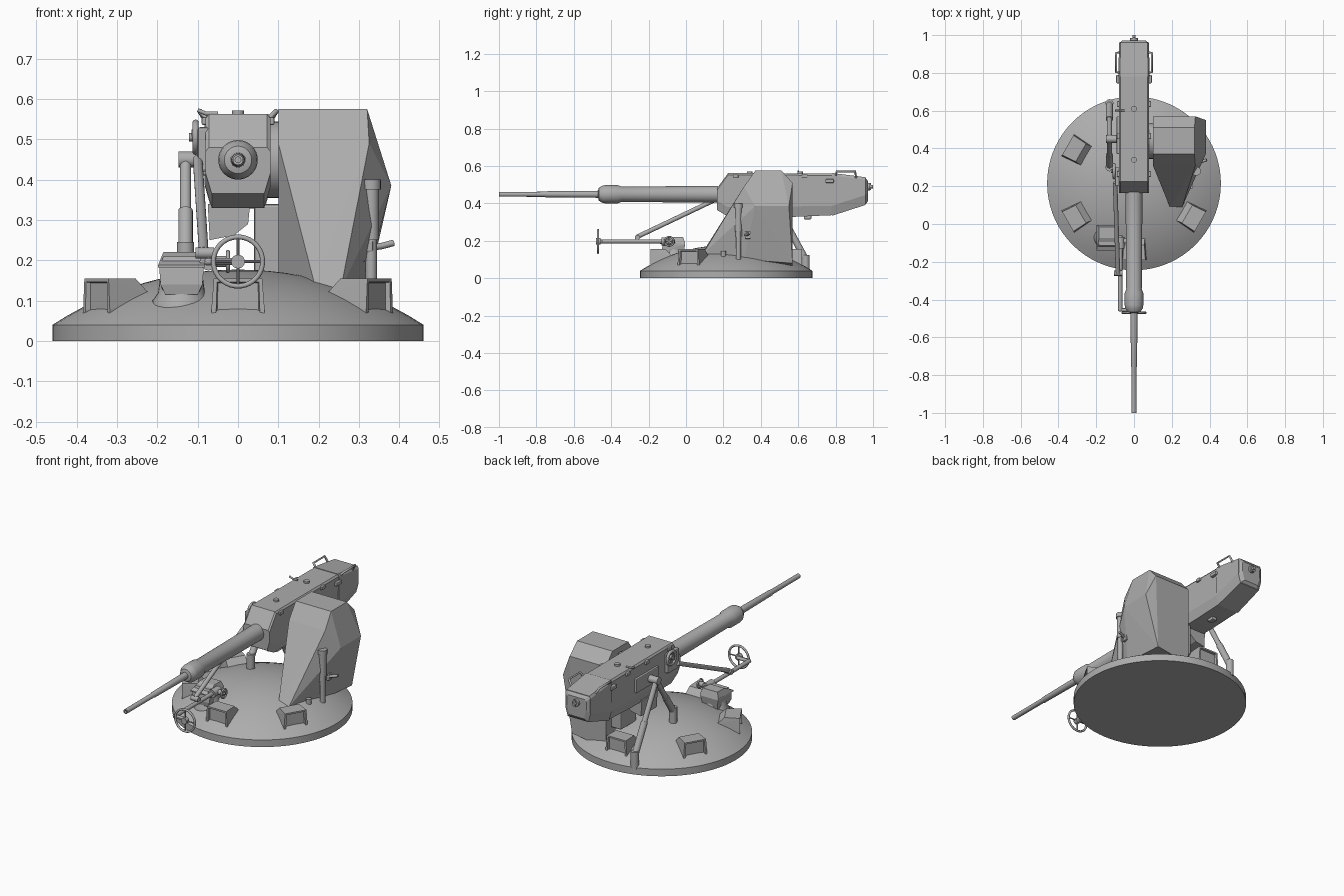
import bpy, bmesh, math
from mathutils import Vector, Matrix

cube = bpy.data.objects.get("Cube")
if cube:
    bpy.data.objects.remove(cube, do_unlink=True)

paint = bpy.data.materials.new("plain_grey")
GREY = (0.42, 0.42, 0.42, 1)
paint.use_nodes = True
paint.diffuse_color = GREY
for node in paint.node_tree.nodes:
    if node.type == 'BSDF_PRINCIPLED':
        node.inputs["Base Color"].default_value = GREY

X, Y, Z = Vector((1, 0, 0)), Vector((0, 1, 0)), Vector((0, 0, 1))


def finish(name, bm, smooth=True):
    bmesh.ops.recalc_face_normals(bm, faces=bm.faces[:])
    mesh = bpy.data.meshes.new(name)
    bm.to_mesh(mesh)
    bm.free()
    mesh.materials.append(paint)
    if smooth:
        for face in mesh.polygons:
            face.use_smooth = True
        mesh.set_sharp_from_angle(angle=math.radians(35))
    obj = bpy.data.objects.new(name, mesh)
    bpy.context.collection.objects.link(obj)
    return obj


def lathe(name, profile, origin, axis, sides=24):
    """Revolve (radius, height) points around an axis through origin."""
    bm = bmesh.new()
    rings = []
    for r, h in profile:
        rings.append([bm.verts.new((r * math.cos(t), r * math.sin(t), h))
                      for t in (math.tau * i / sides for i in range(sides))])
    for low, high in zip(rings, rings[1:]):
        for i in range(sides):
            j = (i + 1) % sides
            bm.faces.new((low[i], low[j], high[j], high[i]))
    bm.faces.new(rings[0])
    bm.faces.new(rings[-1])
    turn = Vector(axis).to_track_quat('Z', 'Y').to_matrix().to_4x4()
    bm.transform(Matrix.Translation(origin) @ turn)
    return finish(name, bm)


def tube(name, a, b, r, r2=None, sides=20):
    a, b = Vector(a), Vector(b)
    return lathe(name, [(r, 0), (r2 or r, (b - a).length)], a, b - a, sides)


def hull(name, points):
    """Flat-sided solid around a few corner points."""
    bm = bmesh.new()
    for p in points:
        bm.verts.new(p)
    res = bmesh.ops.convex_hull(bm, input=bm.verts[:])
    loose = [v for v in bm.verts if not v.link_faces]
    bmesh.ops.delete(bm, geom=loose, context='VERTS')
    bmesh.ops.dissolve_limit(bm, angle_limit=math.radians(2), verts=bm.verts[:], edges=bm.edges[:])
    return finish(name, bm, False)


def box(name, low, high, bevel=0.0):
    obj = hull(name, [(x, y, z) for x in (low[0], high[0])
                      for y in (low[1], high[1]) for z in (low[2], high[2])])
    if bevel:
        mod = obj.modifiers.new("edges", 'BEVEL')
        mod.width = bevel
        mod.segments = 2
    return obj


def pipe(name, points, r):
    curve = bpy.data.curves.new(name, 'CURVE')
    curve.dimensions = '3D'
    curve.bevel_depth = r
    curve.use_fill_caps = True
    line = curve.splines.new('POLY')
    line.points.add(len(points) - 1)
    for p, co in zip(line.points, points):
        p.co = (*co, 1)
    curve.materials.append(paint)
    obj = bpy.data.objects.new(name, curve)
    bpy.context.collection.objects.link(obj)


def wheel(name, centre, axis, radius, rim, spokes=4):
    turn = Vector(axis).to_track_quat('Z', 'Y')
    bpy.ops.mesh.primitive_torus_add(major_radius=radius, minor_radius=rim, major_segments=40,
                                     minor_segments=10, location=centre, rotation=turn.to_euler())
    ring = bpy.context.object
    ring.name = name + "_rim"
    ring.data.materials.append(paint)
    bpy.ops.object.shade_smooth()
    centre = Vector(centre)
    for i in range(spokes):
        t = math.tau * i / spokes
        arm = turn @ Vector((math.cos(t), math.sin(t), 0)) * radius
        tube(name + "_spoke", centre, centre + arm, rim * 0.6, sides=8)
    tube(name + "_hub", centre - axis * rim * 2, centre + axis * rim * 2, radius * 0.28)


# Round base with shallow dome
BASE = Vector((0, 0.215, 0))
R, RISE = 0.46, 0.137
BALL = (R * R + RISE * RISE) / (2 * RISE)
dome = [(R, 0), (R, 0.04)]
for i in range(1, 13):
    r = R * (1 - i / 12) + 0.001
    dome.append((r, 0.04 + RISE - BALL + math.sqrt(BALL * BALL - r * r)))
lathe("base_dome", dome, BASE, Z, 72)

# Vision blocks around the dome, each with a recessed window
for angle in (90, 150, 210, 270, 330):
    block = hull("vision_block", [(x, s * w, z) for s in (-1, 1) for x, w, z in (
        (0.405, 0.066, 0.05), (0.405, 0.066, 0.078), (0.405, 0.06, 0.155),
        (0.325, 0.055, 0.155), (0.28, 0.058, 0.11), (0.28, 0.058, 0.08))])
    bm = bmesh.new()
    bm.from_mesh(block.data)
    front = max(bm.faces, key=lambda f: f.normal.x * f.calc_area())
    bmesh.ops.inset_region(bm, faces=[front], thickness=0.012)
    bmesh.ops.inset_region(bm, faces=[front], thickness=0.003, depth=-0.012)
    bm.transform(Matrix.Translation(BASE) @ Matrix.Rotation(math.radians(angle), 4, 'Z'))
    bm.to_mesh(block.data)
    bm.free()

# Gun barrel and its jacket
AXIS = 0.449
lathe("barrel", [(0.007, 0.02), (0.007, 0), (0.013, 0), (0.0135, 0.24), (0.016, 0.25),
                 (0.019, 0.55)], (0, -1, AXIS), Y)
lathe("barrel_jacket", [(0.02, 0), (0.034, 0.004), (0.047, 0.025), (0.049, 0.04), (0.049, 0.105),
                        (0.041, 0.125), (0.045, 0.64)], (0, -0.47, AXIS), Y, 32)

# Receiver: cross-sections along the gun, each (y, half width, top, bottom)
sections = [(0.165, 0.08, 0.48, 0.365), (0.225, 0.08, 0.562, 0.33), (0.57, 0.08, 0.562, 0.328),
            (0.78, 0.08, 0.56, 0.337), (0.96, 0.076, 0.537, 0.395), (0.972, 0.06, 0.52, 0.41)]


def section_points(rows, grow=0.0):
    return [(s * x, y, z) for s in (-1, 1) for y, w, top, low in rows
            for x, z in ((w - 0.008 + grow, top + grow), (w + grow, top - 0.01),
                         (w + grow, low + 0.05), (w - 0.015 + grow, low - grow))]


hull("receiver", section_points(sections))
hull("receiver_rear_cover", section_points(sections[3:5], 0.003))
for y in (0.34, 0.61):
    tube("top_bolt", (0, y, 0.55), (0, y, 0.571), 0.015)
tube("rear_stud", (0, 0.96, 0.49), (0, 0.985, 0.49), 0.02)
tube("rear_pin", (0, 0.98, 0.49), (0, 1, 0.49), 0.009)
box("rear_stud_bar", (-0.006, 0.982, 0.472), (0.006, 0.99, 0.508))
for s in (-1, 1):
    pipe("lift_handle", [(s * 0.07, 0.8, 0.545), (s * 0.095, 0.805, 0.57),
                         (s * 0.095, 0.905, 0.57), (s * 0.07, 0.91, 0.53)], 0.006)
    box("side_latch", (s * 0.07, 0.745, 0.51), (s * 0.094, 0.79, 0.53), 0.004)
    for y in (0.25, 0.45, 0.62):
        box("cover_hinge", (s * 0.072, y, 0.535), (s * 0.09, y + 0.03, 0.555), 0.004)
box("under_catch", (-0.015, 0.63, 0.315), (0.015, 0.67, 0.345), 0.004)
pipe("cover_lever", [(-0.05, 0.6, 0.564), (-0.08, 0.6, 0.564), (-0.1, 0.6, 0.572)], 0.005)

# Faceted armoured housing beside the gun
hull("armoured_housing", [
    (0.1, 0.57, 0.05), (0.1, 0.57, 0.51), (0.1, 0.51, 0.575), (0.1, 0.37, 0.575),
    (0.1, 0.31, 0.49), (0.1, 0.32, 0.08), (0.32, 0.51, 0.575), (0.32, 0.37, 0.575),
    (0.325, 0.31, 0.49), (0.325, 0.57, 0.51), (0.38, 0.55, 0.385), (0.38, 0.37, 0.385),
    (0.31, 0.57, 0.08), (0.305, 0.31, 0.1), (0.19, 0.09, 0.14), (0.255, 0.09, 0.13)])
tube("trunnion", (0.06, 0.44, AXIS), (0.12, 0.44, AXIS), 0.095, sides=32)
box("cradle_bracket", (0.04, 0.38, 0.15), (0.11, 0.52, 0.34), 0.008)
hull("ejection_chute", [(x, y, z) for x, z in ((-0.075, 0.34), (0.03, 0.34), (0.025, 0.29),
                                               (-0.01, 0.262), (-0.07, 0.25))
                        for y in (0.36, 0.5)])

# Upright cylinder and lever on the housing's outer side
tube("outer_post", (0.33, 0.28, 0.09), (0.33, 0.28, 0.27), 0.014)
tube("outer_post_sleeve", (0.33, 0.28, 0.25), (0.33, 0.28, 0.385), 0.019)
tube("outer_post_cap", (0.33, 0.28, 0.375), (0.33, 0.28, 0.4), 0.024)
box("outer_post_rail", (0.293, 0.255, 0.195), (0.314, 0.29, 0.375), 0.004)
box("post_clamp", (0.29, 0.265, 0.22), (0.335, 0.3, 0.25), 0.004)
pipe("release_lever", [(0.31, 0.31, 0.23), (0.355, 0.33, 0.235), (0.385, 0.34, 0.243)], 0.008)
box("lever_plate", (0.3, 0.315, 0.21), (0.345, 0.345, 0.25), 0.005)
tube("dome_plug", (0.3, 0.2, 0.11), (0.3, 0.2, 0.145), 0.014)

# Two-legged brace on the gun's other side
APEX = Vector((-0.13, 0.45, 0.45))
for foot in (Vector((-0.13, 0.64, 0.1)), Vector((-0.13, 0.3, 0.22))):
    tube("brace_leg", APEX, foot, 0.014)
    tube("brace_leg_sleeve", APEX.lerp(foot, 0.55), foot, 0.018)
    tube("brace_foot", foot - Z * 0.07, foot + Z * 0.025, 0.021)
tube("brace_pivot", (-0.075, 0.45, 0.45), (-0.148, 0.45, 0.45), 0.02)
box("brace_plate", (-0.092, 0.37, 0.41), (-0.07, 0.57, 0.49), 0.005)

# Elevation wheel and the long control strut
tube("elevation_shaft", (-0.07, 0.28, 0.51), (-0.115, 0.28, 0.51), 0.014)
wheel("elevation_wheel", (-0.105, 0.28, 0.505), X, 0.036, 0.008)
box("elevation_gearbox", (-0.1, 0.2, 0.42), (-0.07, 0.3, 0.53), 0.006)
tube("control_strut", (-0.1, 0.22, 0.45), (-0.085, -0.26, 0.222), 0.012)
tube("strut_joint", (-0.105, -0.26, 0.218), (-0.06, -0.26, 0.218), 0.014)

# Handwheel on its crank shaft
HAND = 0.197
wheel("handwheel", (0, -0.47, HAND), Y, 0.061, 0.006)
tube("handwheel_crank", (-0.08, -0.455, HAND), (0, -0.455, HAND), 0.009)
tube("handwheel_shaft", (-0.073, -0.46, HAND), (-0.073, -0.06, HAND), 0.011)
tube("shaft_bearing", (-0.073, -0.13, HAND), (-0.073, -0.07, HAND), 0.022)
tube("shaft_cross_pin", (-0.11, -0.09, HAND), (-0.025, -0.09, HAND), 0.014)
wheel("traverse_knob", (-0.025, -0.09, HAND), X, 0.024, 0.005)

# Sight pedestal
PED = Vector((-0.14, -0.065, 0))
lathe("sight_pedestal", [(0.075, 0.05), (0.072, 0.1), (0.058, 0.12), (0.05, 0.18)], PED, Z, 28)
hull("sight_head", [(PED.x + s * x, PED.y + y, z) for s in (-1, 1) for x, y, z in (
    (0.04, -0.06, 0.115), (0.052, -0.065, 0.14), (0.055, -0.06, 0.18), (0.045, -0.05, 0.21),
    (0.045, 0.05, 0.21), (0.055, 0.06, 0.18), (0.045, 0.05, 0.12))])
hull("sight_hood", [(PED.x + s * x, PED.y + y, z) for s in (-1, 1) for x, y, z in (
    (0.058, -0.075, 0.182), (0.058, -0.075, 0.188), (0.045, -0.01, 0.22), (0.045, 0.05, 0.22),
    (0.058, 0.06, 0.188))])
